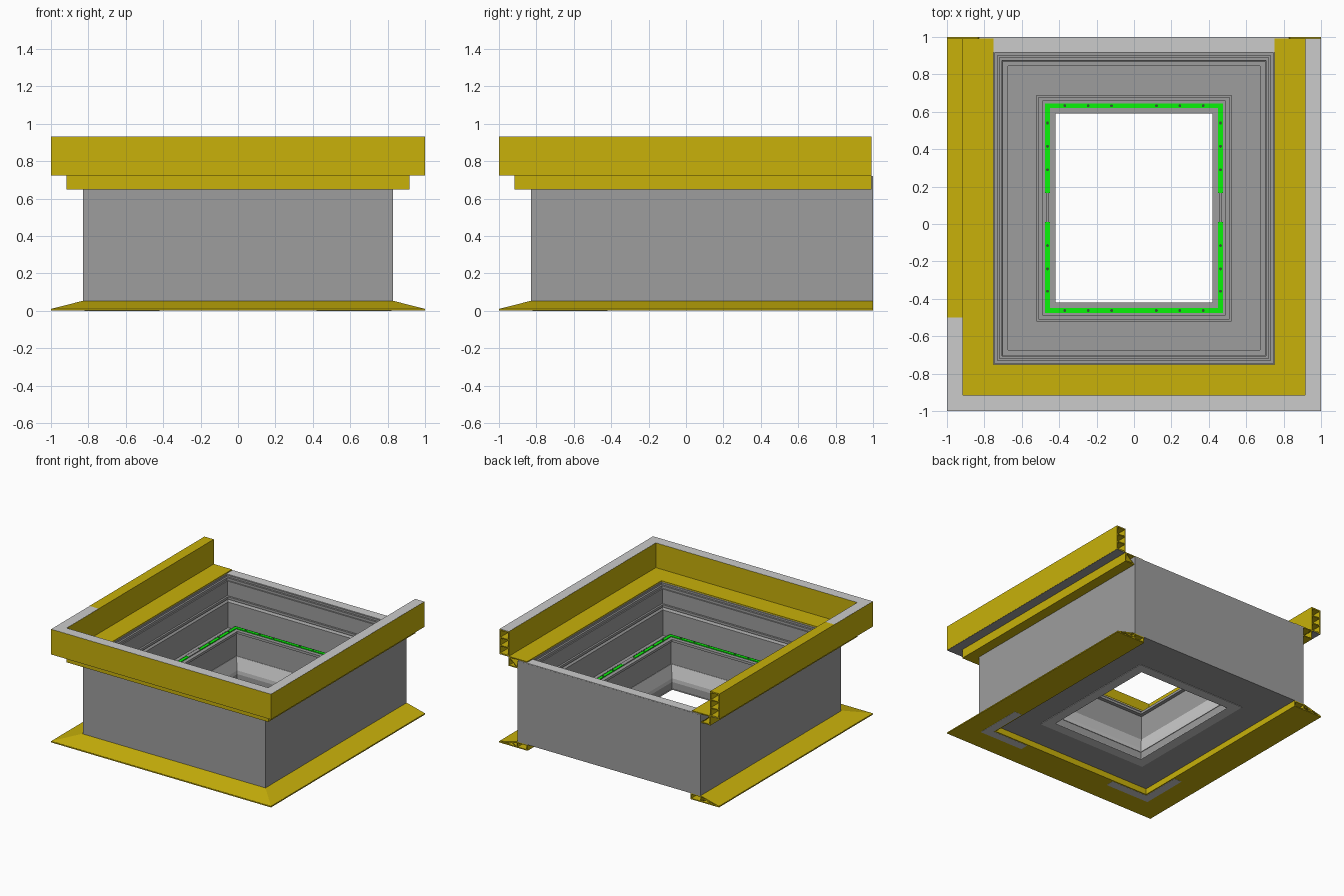
import bpy, bmesh
from mathutils import Matrix, Vector

if "Cube" in bpy.data.objects:
    bpy.data.objects.remove(bpy.data.objects["Cube"])


def material(name, rgb):
    m = bpy.data.materials.new(name)
    m.diffuse_color = (*rgb, 1)
    m.use_nodes = True
    m.node_tree.nodes["Principled BSDF"].inputs["Base Color"].default_value = m.diffuse_color
    return m


YELLOW = material("yellow_plastic", (0.58, 0.44, 0.003))
GREEN = material("green_seal", (0.003, 0.90, 0.003))
DARK = material("dark_fixings", (0.03, 0.10, 0.03))
GREY = material("mid_grey", (0.34, 0.34, 0.34))


def finish(name, bm, mat=None):
    bmesh.ops.recalc_face_normals(bm, faces=bm.faces)
    me = bpy.data.meshes.new(name)
    bm.to_mesh(me)
    bm.free()
    ob = bpy.data.objects.new(name, me)
    bpy.context.collection.objects.link(ob)
    if mat:
        me.materials.append(mat)
    return ob


# Paths: s is the distance outwards from the middle, with mitred corners
def ring_path(s):
    return [(-s, s + .17), (-s, -s), (s, -s), (s, s + .17)]


def u_path(left_end=1.0, right_end=1.0):
    return lambda s: [(-s, left_end), (-s, -s), (s, -s), (s, right_end)]


def sweep(name, profiles, path, closed=False, mat=None):
    """Carry closed (s, z) profiles around a mitred path."""
    bm = bmesh.new()
    for prof in profiles:
        loops = [[] for _ in range(4)]
        for s, z in prof:
            for k, (x, y) in enumerate(path(s)):
                loops[k].append(bm.verts.new((x, y, z)))
        n = len(prof)
        for k in range(4 if closed else 3):
            a, b = loops[k], loops[(k + 1) % 4]
            for i in range(n):
                j = (i + 1) % n
                bm.faces.new((a[i], a[j], b[j], b[i]))
        if not closed:
            bm.faces.new(loops[0])
            bm.faces.new(loops[3])
    return finish(name, bm, mat)


def plate(a, b, t=.008):
    """Thin wall of an extrusion, between two points of its section."""
    a, b = Vector(a), Vector(b)
    d = (b - a).normalized() * t / 2
    n = Vector((-d.y, d.x))
    return [tuple(p) for p in (a + n, b + n, b - n, a - n)]


def rect(s0, s1, z0, z1):
    return [(s0, z0), (s1, z0), (s1, z1), (s0, z1)]


def boxes(name, items, mat=None):
    bm = bmesh.new()
    for x0, x1, y0, y1, z0, z1 in items:
        m = Matrix.Translation(((x0 + x1) / 2, (y0 + y1) / 2, (z0 + z1) / 2))
        m = m @ Matrix.Diagonal((x1 - x0, y1 - y0, z1 - z0, 1))
        bmesh.ops.create_cube(bm, size=1, matrix=m)
    return finish(name, bm, mat)


# Insulated body: outer wall, stepped inner wall, trough and raised inner curb
sweep("insulated_body", [[
    (.83, .05), (.83, .715), (.745, .715), (.745, .70), (.73, .70), (.73, .68),
    (.72, .68), (.72, .56), (.705, .56), (.705, .54), (.715, .535), (.70, .52),
    (.70, .31), (.675, .31), (.675, .30), (.52, .30), (.52, .41), (.51, .41),
    (.51, .44), (.49, .44), (.49, .46), (.475, .46), (.475, .455), (.45, .455),
    (.45, .24), (.425, .14), (.425, .05)]], ring_path, True, GREY)

# Light top edge of the body
sweep("body_top_edge", [rect(.75, .829, .712, .72)], ring_path, True)

# Lower lining of the opening and its flange underneath
sweep("lower_lining", [[(.447, .24), (.42, .14), (.42, .11), (.43, .11), (.452, .24)]],
      ring_path, True)
sweep("bottom_flange", [rect(.42, .50, .046, .052)], ring_path, True)

# Inner lip beside the seal
sweep("inner_lip", [rect(.42, .45, .44, .46)], ring_path, True, GREY)

# Green seal strips, with a gap on each side
g0, g1, z0, z1 = .45, .475, .455, .467
strips = [(-g1, g1, -g1, -g0, z0, z1), (-g1, g1, g0 + .17, g1 + .17, z0, z1)]
for sx in (-1, 1):
    for y0, y1 in ((-g0, .01), (.165, g0 + .17)):
        strips.append((sx * .4625 - .0125, sx * .4625 + .0125, y0, y1, z0, z1))
boxes("green_seal", strips, GREEN)
boxes("seal_joint", [(sx * .4625 - .008, sx * .4625 + .008, .01, .165, z0, z1 - .003)
                     for sx in (-1, 1)], GREY)

# Small fixings along the seal
spots = [(sx * x, y) for sx in (-1, 1) for x in (.12, .245, .37) for y in (-.4625, .6325)]
spots += [(sx * .4625, y) for sx in (-1, 1) for y in (-.36, -.24, -.115, .29, .415, .54)]
bm = bmesh.new()
for x, y in spots:
    bmesh.ops.create_cone(bm, cap_ends=True, segments=10, radius1=.008, radius2=.008,
                          depth=.004, matrix=Matrix.Translation((x, y, .468)))
finish("seal_fixings", bm, DARK)

# Upper frame: hollow upright with webs, ledge and stepped lip, open at the back
upper = [
    plate((.996, .725), (.996, .930)), plate((.919, .725), (.919, .930)),
    plate((.919, .731), (.996, .731)), plate((.919, .924), (.996, .924)),
    plate((.919, .795), (.996, .795)), plate((.919, .860), (.996, .860)),
    plate((.75, .724), (.917, .724)),
    plate((.914, .65), (.914, .724)), plate((.832, .654), (.918, .654)),
    plate((.835, .654), (.911, .720), .006)]
sweep("upper_frame", upper, u_path(.993, .993), mat=YELLOW)

# Grey strips on top of and under the upright, yellow on part of the left
sweep("top_strip", [rect(.916, .999, .925, .931)], u_path(-.5, .992))
sweep("under_strip", [rect(.919, .999, .723, .73)], u_path(.992, .992), mat=GREY)
boxes("top_strip_left", [(-1, -.915, -.5, .992, .925, .931)], YELLOW)

# Base skirt: hollow wedge with webs, open at the back
skirt = [
    plate((.74, .005), (1, .005)), plate((.832, .049), (.998, .007)),
    plate((.744, .001), (.744, .05)), plate((.74, .046), (.83, .046)),
    plate((.834, .001), (.834, .050)), plate((.834, .006), (.885, .034), .006),
    plate((.93, .006), (.885, .034), .006)]
sweep("base_skirt", skirt, u_path(), mat=YELLOW)

# Corner connectors under the front corners of the skirt
connectors = []
for sx in (-1, 1):
    a, b, c = sorted((sx * .42, sx * .82)), sorted((sx * .75, sx * .82)), (0, .003)
    connectors += [(*a, -.82, -.75, *c), (*b, -.75, -.42, *c)]
boxes("corner_connectors", connectors)
